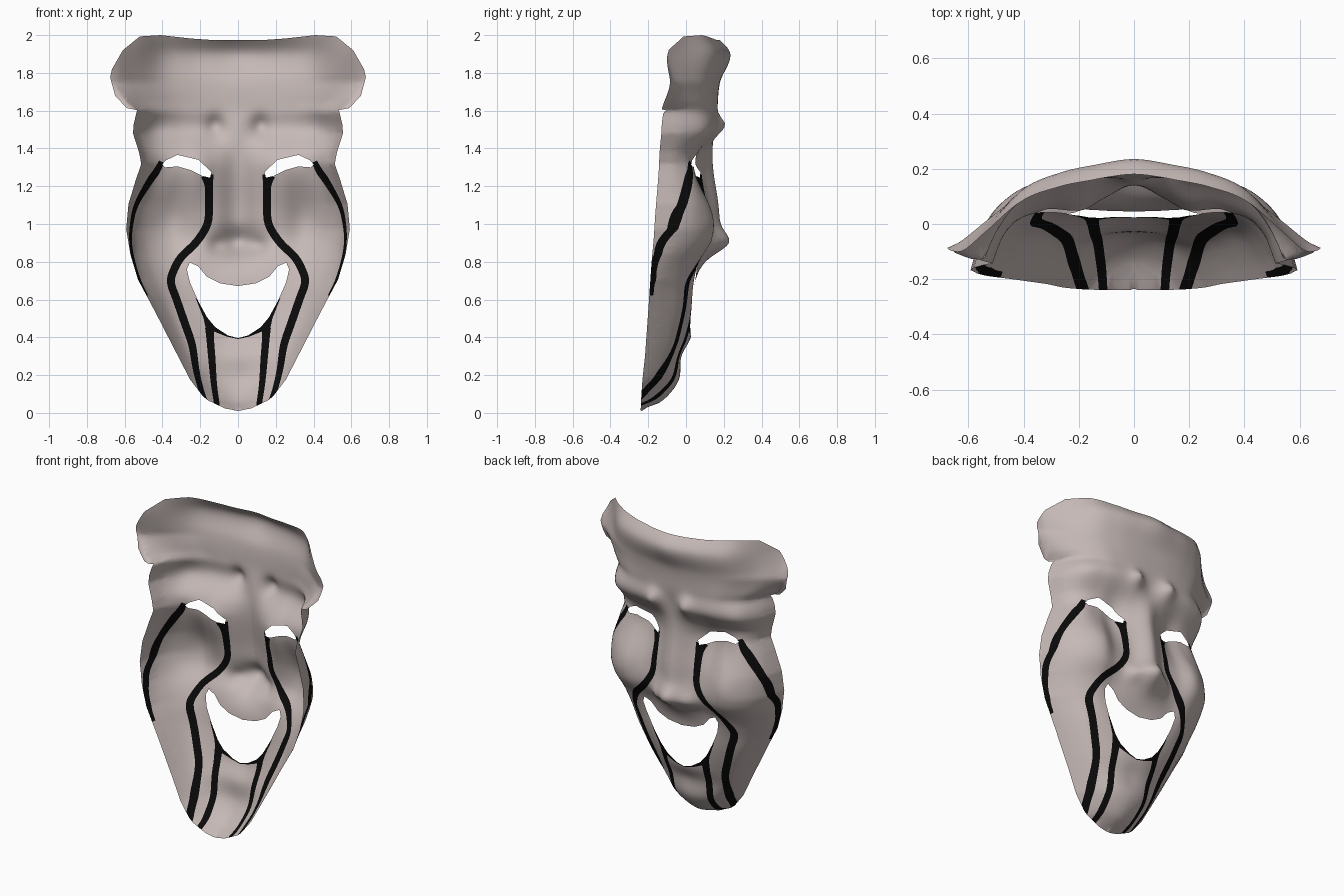
import bpy, math
from mathutils import Vector
from mathutils.geometry import delaunay_2d_cdt

if "Cube" in bpy.data.objects:
    bpy.data.objects.remove(bpy.data.objects["Cube"])

# ---------- half outline and openings, as (x, z) ----------
OUTLINE = [(0, .01), (.07, .024), (.159, .066), (.185, .087), (.254, .177), (.35, .363),
           (.44, .538), (.53, .707), (.57, .84), (.592, .972), (.58, 1.105), (.54, 1.237),
           (.512, 1.317), (.524, 1.38), (.556, 1.48), (.552, 1.53), (.534, 1.603), (.587, 1.613),
           (.65, 1.677), (.677, 1.777), (.667, 1.82), (.61, 1.92), (.52, 1.993), (.41, 2.0),
           (.25, 1.982), (.12, 1.973), (0, 1.973)]
EYE = [(.402, 1.315), (.38, 1.338), (.32, 1.366), (.21, 1.34), (.14, 1.275), (.148, 1.245),
       (.19, 1.255), (.25, 1.285), (.32, 1.305), (.385, 1.30)]
MOUTH = [(-.01, .67), (.095, .686), (.164, .72), (.21, .775), (.255, .797), (.271, .76),
         (.254, .69), (.21, .59), (.164, .506), (.12, .453), (.053, .41), (-.01, .393)]

# ---------- painted stripes: centre line x, z, half width ----------
STRIPES = [
    [(.405, 1.33, .014), (.43, 1.28, .018), (.468, 1.226, .018), (.537, 1.105, .012),
     (.563, 1.0, .009), (.568, .9, .007), (.551, .8, .007), (.520, .7, .007), (.482, .62, .007)],
    [(.163, 1.255, .034), (.154, 1.2, .022), (.154, 1.1, .021), (.162, 1.0, .021),
     (.22, .905, .021), (.30, .825, .021), (.34, .755, .021), (.355, .69, .021),
     (.325, .6, .021), (.28, .47, .021), (.243, .36, .02), (.222, .23, .017),
     (.196, .125, .014), (.165, .04, .012)],
    [(.15, .45, .024), (.147, .39, .02), (.138, .283, .019), (.127, .15, .016), (.108, .02, .014)],
]
MOUTH_WEDGE = [(.225, .61), (.15, .53), (-.01, .41), (-.01, .389), (.06, .404), (.125, .43),
               (.165, .42), (.182, .5)]

# ---------- depth of the shell: z, then y at each fraction of the half width ----------
U = [0, .2, .4, .6, .8, .93, 1]
DEPTH = [
    (.01, -.235, -.235, -.235, -.24, -.24, -.24, -.24),
    (.06, -.13, -.135, -.15, -.17, -.205, -.23, -.24),
    (.17, -.04, -.045, -.06, -.09, -.15, -.20, -.235),
    (.30, -.025, -.025, -.035, -.06, -.10, -.17, -.222),
    (.40, .025, .02, .0, -.03, -.07, -.15, -.215),
    (.55, .035, .035, .03, .005, -.04, -.13, -.204),
    (.70, .05, .05, .045, .03, -.03, -.12, -.193),
    (.80, .09, .08, .065, .065, .005, -.09, -.187),
    (.92, .15, .12, .12, .135, .07, -.04, -.178),
    (1.05, .175, .12, .11, .14, .08, -.02, -.17),
    (1.28, .145, .095, .04, .045, .03, -.05, -.15),
    (1.38, .14, .11, .07, .06, .02, -.05, -.145),
    (1.50, .15, .17, .16, .14, .09, -.02, -.135),
    (1.60, .165, .165, .155, .13, .06, -.04, -.13),
    (1.75, .18, .175, .155, .11, .01, -.06, -.085),
    (1.90, .235, .215, .185, .125, -.02, -.10, -.12),
    (2.0, .155, .14, .125, .085, -.03, -.11, -.125)]
ZS = [r[0] for r in DEPTH]
WIDTH = ([(0, .005)] + [(z, x + .002) for x, z in OUTLINE[:16]]
         + [(1.6, .54), (1.64, .585), (1.75, .672), (2.1, .672)])
# nose tip, nostril wing, brow knot: x, z, spread x, spread z, height
BUMPS = [(0, .9, .075, .052, .085), (.115, .885, .03, .03, .025), (.12, 1.525, .03, .035, .035)]


def hermite(xs, ys, x):
    """Smooth curve through the points, flat at the start."""
    x = min(max(x, xs[0]), xs[-1])
    i = 0
    while i < len(xs) - 2 and x > xs[i + 1]:
        i += 1

    def slope(k):
        if k == 0:
            return 0
        b = min(k + 1, len(xs) - 1)
        return (ys[b] - ys[k - 1]) / (xs[b] - xs[k - 1])
    h = xs[i + 1] - xs[i]
    t = (x - xs[i]) / h
    return ((2*t**3 - 3*t*t + 1) * ys[i] + (t**3 - 2*t*t + t) * h * slope(i)
            + (3*t*t - 2*t**3) * ys[i + 1] + (t**3 - t*t) * h * slope(i + 1))


def half_width(z):
    for (a, wa), (b, wb) in zip(WIDTH, WIDTH[1:]):
        if z <= b:
            return wa + (wb - wa) * max(0, z - a) / (b - a)
    return WIDTH[-1][1]


def depth(x, z):
    u = min(1, x / half_width(z))
    y = hermite(ZS, [hermite(U, r[1:], u) for r in DEPTH], z)
    for cx, cz, sx, sz, h in BUMPS:
        y += h * math.exp(-((x - cx) / sx)**2 / 2 - ((z - cz) / sz)**2 / 2)
    return y


def ribbon(path):
    """Outline polygon of a stripe that follows a smooth path."""
    n = len(path)
    idx = list(range(n))
    pts = [[hermite(idx, [p[c] for p in path], k / 4) for c in range(3)] for k in range(4 * n - 3)]
    left, right = [], []
    for i, (x, z, w) in enumerate(pts):
        a, b = pts[max(0, i - 1)], pts[min(len(pts) - 1, i + 1)]
        d = Vector((b[0] - a[0], b[1] - a[1])).normalized()
        left.append((x - d.y * w, z + d.x * w))
        right.append((x + d.y * w, z - d.x * w))
    return left + right[::-1]


def dense(poly, step=.02):
    out = []
    for a, b in zip(poly, poly[1:] + poly[:1]):
        a, b = Vector(a), Vector(b)
        n = max(1, math.ceil((b - a).length / step))
        out += [tuple(a.lerp(b, k / n)) for k in range(n)]
    return out


def inside(p, poly):
    hit = False
    for (ax, az), (bx, bz) in zip(poly, poly[1:] + poly[:1]):
        if (az > p[1]) != (bz > p[1]) and p[0] < (bx - ax) * (p[1] - az) / (bz - az) + ax:
            hit = not hit
    return hit


# ---------- triangulate the half sheet with all cut lines ----------
paint = [ribbon(s) for s in STRIPES] + [MOUTH_WEDGE]
points, edges = [], []
for poly in [OUTLINE, EYE, MOUTH] + paint:
    ring = dense(poly)
    s = len(points)
    points += [Vector(p) for p in ring]
    edges += [(s + i, s + (i + 1) % len(ring)) for i in range(len(ring))]
for x, z in dense(OUTLINE):                       # extra rings where the rim turns back
    points += [Vector((x * f, z)) for f in (.985, .965, .94) if x > .1]
points += [Vector((.0225 * i + .011 * (j % 2) + .008, .02 * j + .013))
           for i in range(30) for j in range(100)]
flat, _, tris, *_ = delaunay_2d_cdt(points, edges, [], 0, 1e-5)

faces, mats = [], []
for t in tris:
    c = sum((flat[i] for i in t), Vector((0, 0))) / len(t)
    if not inside(c, OUTLINE) or inside(c, EYE) or inside(c, MOUTH):
        continue
    faces.append(tuple(reversed(t)))
    mats.append(int(any(inside(c, p) for p in paint)))
used = sorted({i for f in faces for i in f})
remap = {v: k for k, v in enumerate(used)}
verts = []
for i in used:
    x, z = flat[i]
    x = 0 if abs(x) < 1e-4 else x
    verts.append((x, depth(x, z), z))

# ---------- mask shell ----------
mesh = bpy.data.meshes.new("mask_shell")
mesh.from_pydata(verts, [], [[remap[i] for i in f] for f in faces])
for name, col in (("pale_clay", (.56, .485, .47, 1)), ("black_paint", (.003, .003, .003, 1))):
    m = bpy.data.materials.new(name)
    m.diffuse_color = col
    m.use_nodes = True
    m.node_tree.nodes["Principled BSDF"].inputs["Base Color"].default_value = m.diffuse_color
    mesh.materials.append(m)
mesh.polygons.foreach_set("material_index", mats)
mesh.polygons.foreach_set("use_smooth", [True] * len(faces))
mesh.update()
mask = bpy.data.objects.new("mask_shell", mesh)
bpy.context.collection.objects.link(mask)
mirror = mask.modifiers.new("mirror", 'MIRROR')
mirror.use_axis[0] = True
mirror.merge_threshold = .0005
